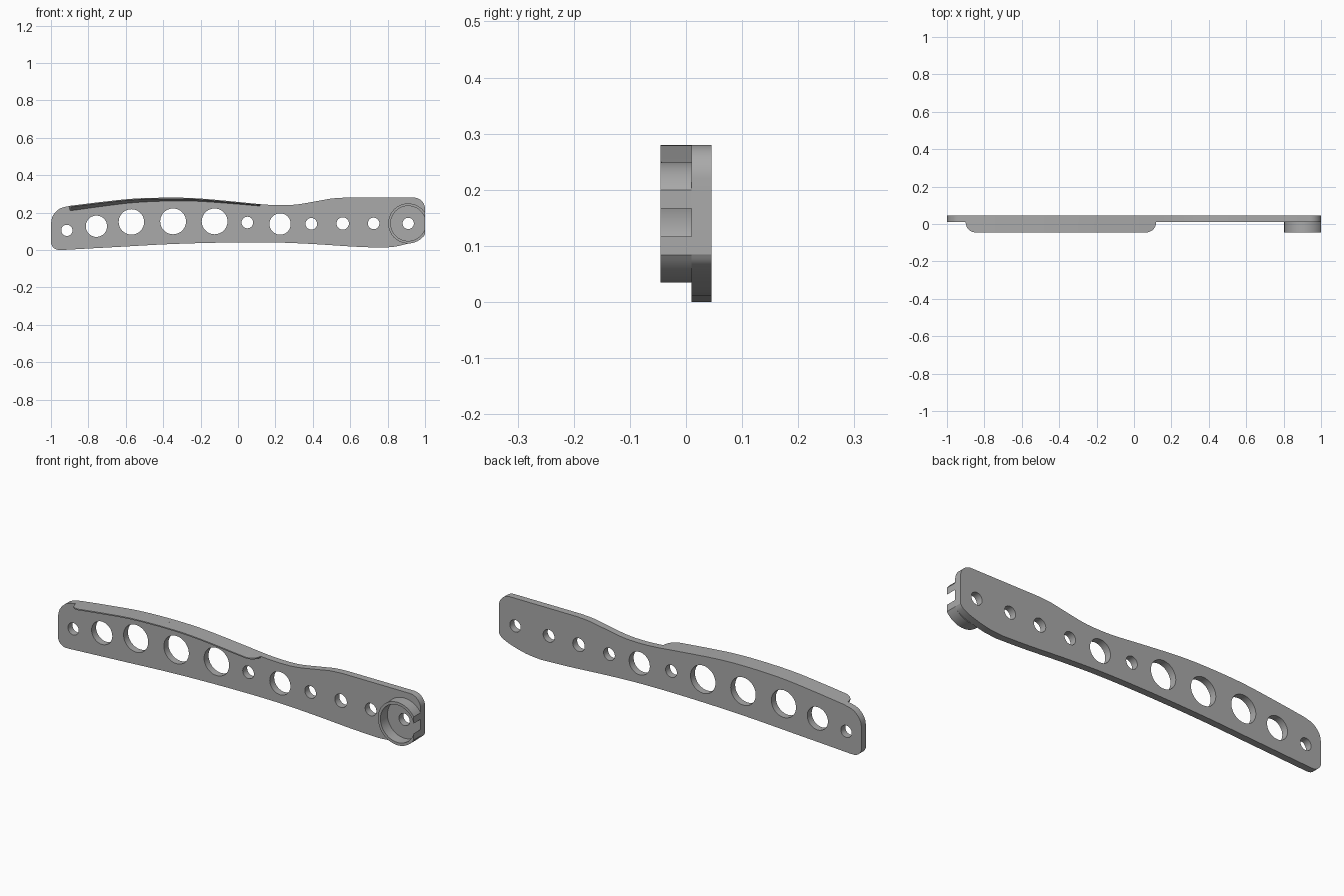
import bpy, bmesh
from math import sin, cos, acos, pi, sqrt
from mathutils import Vector

if "Cube" in bpy.data.objects:
    bpy.data.objects.remove(bpy.data.objects["Cube"])

grey = bpy.data.materials.new("plain grey")
grey.use_nodes = True
COLOUR = (0.4, 0.4, 0.4, 1)
grey.diffuse_color = COLOUR
grey.node_tree.nodes["Principled BSDF"].inputs["Base Color"].default_value = COLOUR

FRONT, SEAM, BACK = -0.045, 0.01, 0.045


def arc(cx, cz, r, a, b, n=12):
    return [(cx + r * cos(a + (b - a) * i / n), cz + r * sin(a + (b - a) * i / n))
            for i in range(n + 1)]


def spline(pts, n=6):
    """Smooth path through the points."""
    p = [Vector(q) for q in [pts[0], *pts, pts[-1]]]
    out = []
    for a, b, c, d in zip(p, p[1:], p[2:], p[3:]):
        for i in range(n):
            t = i / n
            out.append(tuple(0.5 * (2 * b + (c - a) * t + (2 * a - 5 * b + 4 * c - d) * t ** 2
                                    + (3 * b - a - 3 * c + d) * t ** 3)))
    return out + [pts[-1]]


def finish(ob):
    ob.data.materials.clear()
    ob.data.materials.append(grey)
    bm = bmesh.new()
    bm.from_mesh(ob.data)
    bmesh.ops.remove_doubles(bm, verts=bm.verts, dist=1e-5)
    bmesh.ops.recalc_face_normals(bm, faces=bm.faces)
    bm.to_mesh(ob.data)
    bm.free()
    bpy.ops.object.select_all(action='DESELECT')
    ob.select_set(True)
    bpy.context.view_layer.objects.active = ob
    bpy.ops.object.shade_smooth_by_angle(angle=pi / 6)


def slab(name, loops, y0, y1):
    """Extrude x-z loops between two depths; inner loops become holes."""
    cu = bpy.data.curves.new(name, 'CURVE')
    cu.dimensions, cu.fill_mode = '2D', 'BOTH'
    cu.extrude = (y1 - y0) / 2
    for loop in loops:
        s = cu.splines.new('POLY')
        s.points.add(len(loop) - 1)
        for pt, (x, z) in zip(s.points, loop):
            pt.co = (x, z, 0, 1)
        s.use_cyclic_u = True
    ob = bpy.data.objects.new(name, cu)
    bpy.context.collection.objects.link(ob)
    ob.location.y = (y0 + y1) / 2
    ob.rotation_euler.x = pi / 2
    bpy.ops.object.select_all(action='DESELECT')
    ob.select_set(True)
    bpy.context.view_layer.objects.active = ob
    bpy.ops.object.convert(target='MESH')
    finish(bpy.context.view_layer.objects.active)


# Plate outline and its row of holes
top = spline([(-0.9, 0.236), (-0.73, 0.257), (-0.55, 0.275), (-0.35, 0.28), (-0.2, 0.275),
              (0, 0.257), (0.12, 0.245), (0.21, 0.24), (0.31, 0.243), (0.42, 0.261),
              (0.5, 0.275), (0.57, 0.28)])
bottom = spline([(0.77, 0.012), (0.62, 0.018), (0.4, 0.032), (0.2, 0.04), (-0.05, 0.04),
                 (-0.35, 0.032), (-0.65, 0.016), (-0.94, 0)])
right_end = arc(0.94, 0.22, 0.06, pi / 2, 0) + spline(
    [(1, 0.085), (0.985, 0.066), (0.94, 0.044), (0.85, 0.02), (0.77, 0.012)])[:-1]
left_end = arc(-0.955, 0.045, 0.045, pi * 1.5, pi) + spline(
    [(-1, 0.14), (-0.99, 0.183), (-0.955, 0.22), (-0.9, 0.236)])[:-1]
holes = [(-0.915, 0.105, 0.03), (-0.757, 0.127, 0.057), (-0.57, 0.15, 0.068),
         (-0.347, 0.153, 0.069), (-0.125, 0.153, 0.069), (0.05, 0.147, 0.031),
         (0.225, 0.139, 0.057), (0.392, 0.14, 0.031), (0.56, 0.142, 0.033),
         (0.725, 0.142, 0.031), (0.91, 0.142, 0.03)]
slab("plate", [top + right_end + bottom + left_end]
     + [arc(x, z, r, 0, 2 * pi, 40)[:-1] for x, z, r in holes], SEAM, BACK)

# Round socket, cut flat at the plate end so its wall opens in a slot
OUTER, INNER, FLAT = 0.107, 0.0934, 0.09
ao, ai = acos(FLAT / OUTER), acos(FLAT / INNER)
slab("end_socket", [arc(0.91, 0.142, OUTER, ao, 2 * pi - ao, 48)
                    + arc(0.91, 0.142, INNER, 2 * pi - ai, ai, 48)], FRONT, SEAM)


# Thin flange along the top edge, rounded at both ends and thicker at its root
def top_height(x):
    for (xa, za), (xb, zb) in zip(top, top[1:]):
        if xa <= x <= xb:
            return za + (zb - za) * (x - xa) / (xb - xa)
    return top[0][1]


START, END, R = -0.9, 0.118, 0.053
steps = [R * (1 - cos(pi / 2 * i / 8)) for i in range(9)]
stations = [START + s for s in steps]
stations += [START + R + (END - START - 2 * R) * i / 40 for i in range(1, 40)]
stations += [END - s for s in reversed(steps)]
bm = bmesh.new()
rows = []
for x in stations:
    d = min(x - START, END - x, R)
    front = FRONT + R - sqrt(max(0, R * R - (R - d) ** 2))
    z = top_height(x)
    root = 0.028 - 0.018 * (x - START) / (END - START)
    tip = 0.006
    rows.append([bm.verts.new(c) for c in (
        (x, SEAM + 0.002, z), (x, front, z), (x, front, z - tip),
        (x, (front + SEAM) / 2, z - tip - (root - tip) * 0.3),
        (x, SEAM + 0.002, z - root))])
for a, b in zip(rows, rows[1:]):
    for i in range(5):
        j = (i + 1) % 5
        bm.faces.new((a[i], a[j], b[j], b[i]))
bm.faces.new(rows[0])
bm.faces.new(rows[-1])
mesh = bpy.data.meshes.new("top_flange")
bm.to_mesh(mesh)
bm.free()
flange = bpy.data.objects.new("top_flange", mesh)
bpy.context.collection.objects.link(flange)
finish(flange)
